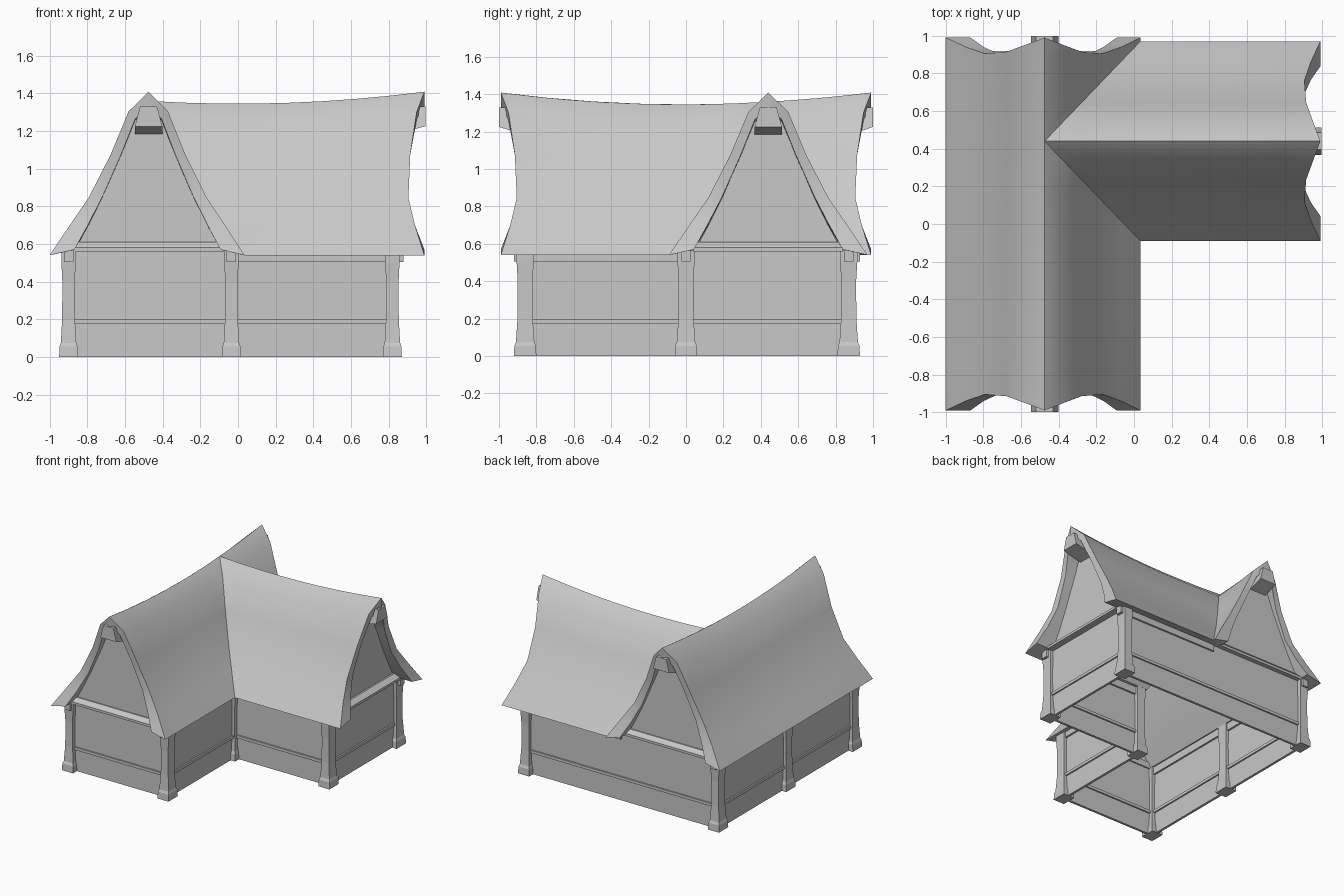
import bpy
import bmesh
import math

if "Cube" in bpy.data.objects:
    bpy.data.objects.remove(bpy.data.objects["Cube"], do_unlink=True)

# One plain grey material
grey = bpy.data.materials.new("plain grey")
grey.use_nodes = True
COLOUR = (0.58, 0.58, 0.58, 1)
grey.diffuse_color = COLOUR
grey.node_tree.nodes["Principled BSDF"].inputs["Base Color"].default_value = COLOUR

RX, RY = -0.475, 0.44                         # ridge lines of the two wings
WEST, MID, EAST = -0.9, -0.035, 0.82          # wall lines
SOUTH, INNER, NORTH = -0.86, 0.0, 0.87
END = 0.99                                    # roof gable ends

# Roof cross-section: distance from ridge, height
OUTER = [(0, 1.41), (0.105, 1.31), (0.2, 1.08), (0.315, 0.85), (0.415, 0.7), (0.52, 0.54)]
UNDER = [(0, 1.33), (0.07, 1.27), (0.145, 1.08), (0.245, 0.85), (0.32, 0.7), (0.39, 0.57)]
INSET = [0, 0.04, 0.075, 0.085, 0.05, 0]      # curve of the gable edge


def finish(name, bm, smooth=False):
    bmesh.ops.remove_doubles(bm, verts=bm.verts, dist=0.002)
    bmesh.ops.recalc_face_normals(bm, faces=bm.faces)
    mesh = bpy.data.meshes.new(name)
    bm.to_mesh(mesh)
    bm.free()
    mesh.materials.append(grey)
    ob = bpy.data.objects.new(name, mesh)
    bpy.context.collection.objects.link(ob)
    if smooth:
        bpy.ops.object.select_all(action="DESELECT")
        ob.select_set(True)
        bpy.context.view_layer.objects.active = ob
        bpy.ops.object.shade_smooth_by_angle(angle=math.radians(40))
    return ob


def loft(bm, rings):
    """Closed solid through a list of rings of points."""
    rows = [[bm.verts.new(p) for p in ring] for ring in rings]
    n = len(rows[0])
    for a, b in zip(rows, rows[1:]):
        for i in range(n):
            bm.faces.new((a[i], a[(i + 1) % n], b[(i + 1) % n], b[i]))
    bm.faces.new(rows[0])
    bm.faces.new(rows[-1])


def rect(x0, x1, y0, y1, z):
    return [(x0, y0, z), (x1, y0, z), (x1, y1, z), (x0, y1, z)]


def box(name, x0, x1, y0, y1, z0, z1):
    bm = bmesh.new()
    loft(bm, [rect(x0, x1, y0, y1, z0), rect(x0, x1, y0, y1, z1)])
    return finish(name, bm)


# Roof: each slope runs from a start to an end, either a gable edge or a valley
def gable(sign):
    return lambda u, inset: (sign * (END - inset),) * 2


def valley_y(side):
    return lambda u, inset: (RY + side * u * 1.02, -(RX + u * 0.98))


def valley_x(u, inset):
    return RX + u * 0.98, RX + u * 0.98


def roof_slope(bm, axis, side, scale, start, end, start_cap, end_cap, columns=8):
    cols = []
    for j in range(columns + 1):
        f = j / columns
        col = []
        for profile in (OUTER, UNDER):
            for (u, z), inset in zip(profile, INSET):
                (t0, s0), (t1, s1) = start(u, inset), end(u, inset)
                t, s = t0 + (t1 - t0) * f, s0 + (s1 - s0) * f
                z -= 0.065 * (1 - s * s) * (z - 0.54) / 0.87    # ridge sag
                off = side * u * scale
                p = (RX + off, t, z) if axis == "y" else (t, RY + off, z)
                col.append(bm.verts.new(p))
        cols.append(col[:6] + col[:5:-1])
    for a, b in zip(cols, cols[1:]):
        for i in range(11):
            bm.faces.new((a[i], a[i + 1], b[i + 1], b[i]))
    for col, cap in ((cols[0], start_cap), (cols[-1], end_cap)):
        if cap:
            for i in range(5):
                bm.faces.new((col[i], col[i + 1], col[10 - i], col[11 - i]))


roof = bmesh.new()
roof_slope(roof, "y", -1, 1.01, gable(-1), gable(1), True, True)
roof_slope(roof, "y", 1, 0.98, gable(-1), valley_y(-1), True, False)
roof_slope(roof, "y", 1, 0.98, valley_y(1), gable(1), False, True)
for side in (-1, 1):
    roof_slope(roof, "x", side, 1.02, valley_x, gable(1), False, True)
finish("roof", roof, smooth=True)

# Walls with a belt rail, around the L-shaped plan
corners = [(WEST, SOUTH), (MID, SOUTH), (MID, INNER), (EAST, INNER), (EAST, NORTH), (WEST, NORTH)]
for i, (ax, ay) in enumerate(corners):
    bx, by = corners[(i + 1) % 6]
    x0, x1, y0, y1 = min(ax, bx), max(ax, bx), min(ay, by), max(ay, by)
    for name, t, z0, z1 in (("wall", 0.01, 0, 0.575), ("belt_rail", 0.022, 0.175, 0.198)):
        box(name, x0 - t, x1 + t, y0 - t, y1 + t, z0, z1)

# Posts with flared feet
POST = [(0, 0.05), (0.055, 0.048), (0.075, 0.041), (0.2, 0.034), (0.4, 0.033), (0.5, 0.038), (0.565, 0.038)]
for x, y in corners + [(WEST, INNER)]:
    bm = bmesh.new()
    loft(bm, [rect(x - w, x + w, y - w * 1.2, y + w * 1.2, z) for z, w in POST])
    finish("post", bm)

# Wall plates under the eaves
W = 0.025
for x0, x1, y0, y1 in (
    (WEST - W, WEST + W, SOUTH - 0.06, NORTH + 0.06),
    (MID - W, MID + W, SOUTH - 0.06, INNER),
    (MID, EAST + 0.06, INNER - W, INNER + W),
    (MID, EAST + 0.06, NORTH - W, NORTH + W),
):
    box("wall_plate", x0, x1, y0, y1, 0.505, 0.565)


# Gables: panel, sill and ridge beam end, placed by a mapping
def gable_end(place):
    """place(across, out, z) gives a world point; out is measured from the wall line."""
    outline = [(-u, z) for u, z in UNDER[::-1]] + UNDER[1:]
    bm = bmesh.new()
    loft(bm, [[place(u, d, z) for u, z in outline] for d in (-0.01, 0.01)])
    finish("gable_panel", bm)

    bm = bmesh.new()
    section = [(-0.02, 0.56), (0.05, 0.56), (0.05, 0.58), (0.02, 0.61), (-0.02, 0.61)]
    loft(bm, [[place(u, d, z) for d, z in section] for u in (-0.4, 0.4)])
    finish("gable_sill", bm)

    bm = bmesh.new()
    rings = []
    for d, low in ((0, 1.18), (0.135, 1.225)):
        rings.append([place(u, d, z) for u, z in ((-0.073, low), (0.073, low), (0.045, 1.33), (-0.045, 1.33))])
    loft(bm, rings)
    finish("ridge_beam_end", bm)


gable_end(lambda u, d, z: (RX + u, SOUTH - d * 1.03, z))
gable_end(lambda u, d, z: (RX + u, NORTH + d * 0.96, z))
gable_end(lambda u, d, z: (EAST + d * 1.3, RY + u, z))
